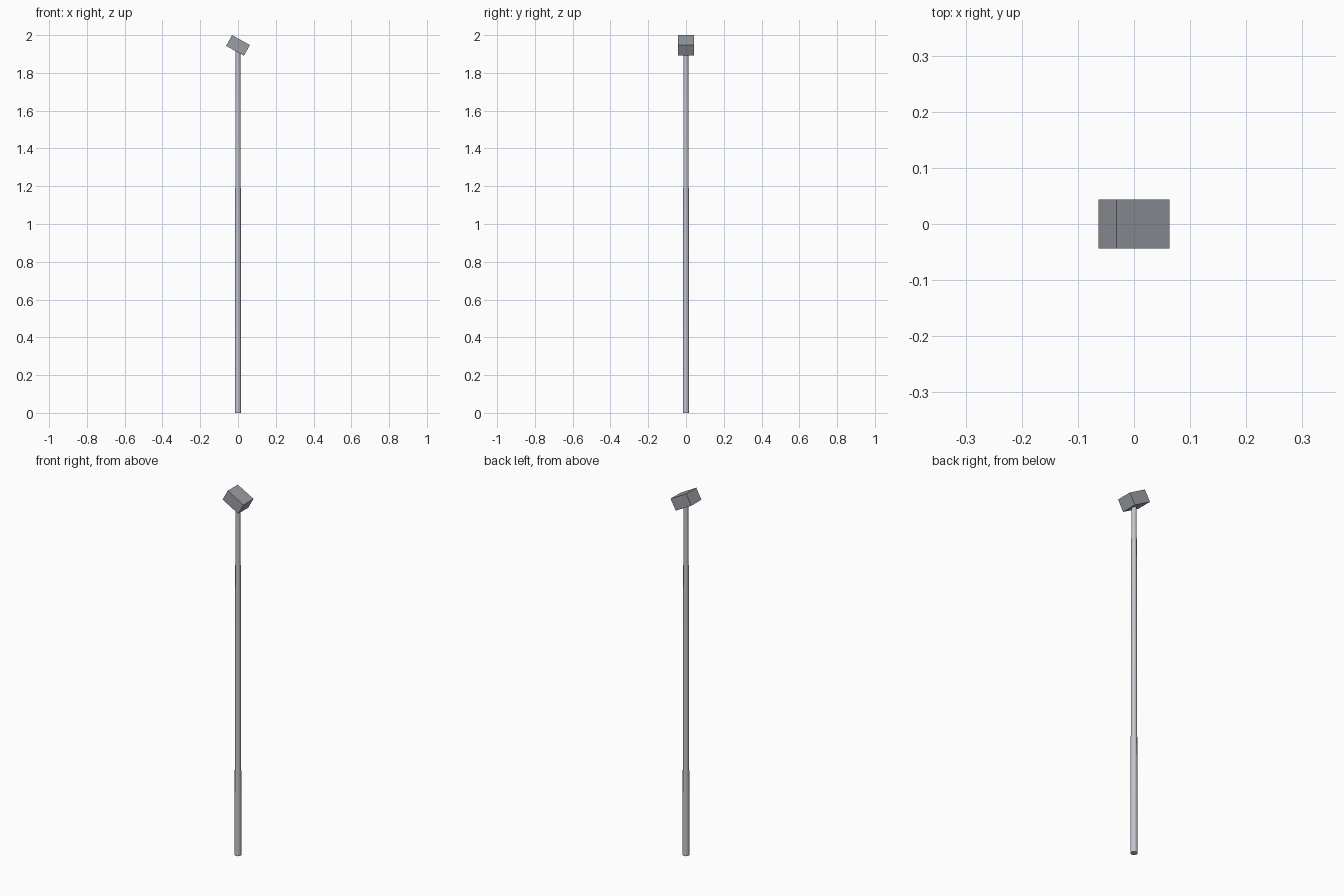
import bpy
import math

if "Cube" in bpy.data.objects:
    bpy.data.objects.remove(bpy.data.objects["Cube"])


def paint(obj, name, rgb):
    mat = bpy.data.materials.new(name)
    mat.diffuse_color = (*rgb, 1)
    mat.use_nodes = True
    mat.node_tree.nodes["Principled BSDF"].inputs["Base Color"].default_value = mat.diffuse_color
    obj.data.materials.append(mat)


# Slim tapered pole, running up into the head
POLE_TOP = 1.94
bpy.ops.mesh.primitive_cone_add(vertices=12, radius1=0.0172, radius2=0.0129,
                                depth=POLE_TOP, location=(0, 0, POLE_TOP / 2))
pole = bpy.context.object
pole.name = "pole"
bpy.ops.object.shade_smooth_by_angle(angle=math.radians(40))
paint(pole, "light_steel", (0.54, 0.57, 0.61))

# Tilted box head, its high corner just touching z = 2
LENGTH, WIDTH, HEIGHT = 0.108, 0.087, 0.065
TILT = math.radians(29)
half_rise = (LENGTH * math.sin(TILT) + HEIGHT * math.cos(TILT)) / 2
bpy.ops.mesh.primitive_cube_add(size=1, location=(0, 0, 2 - half_rise),
                                rotation=(0, TILT, 0))
head = bpy.context.object
head.name = "head"
head.scale = (LENGTH, WIDTH, HEIGHT)
bpy.ops.object.transform_apply(location=False, rotation=False, scale=True)
paint(head, "dark_steel", (0.33, 0.35, 0.38))
